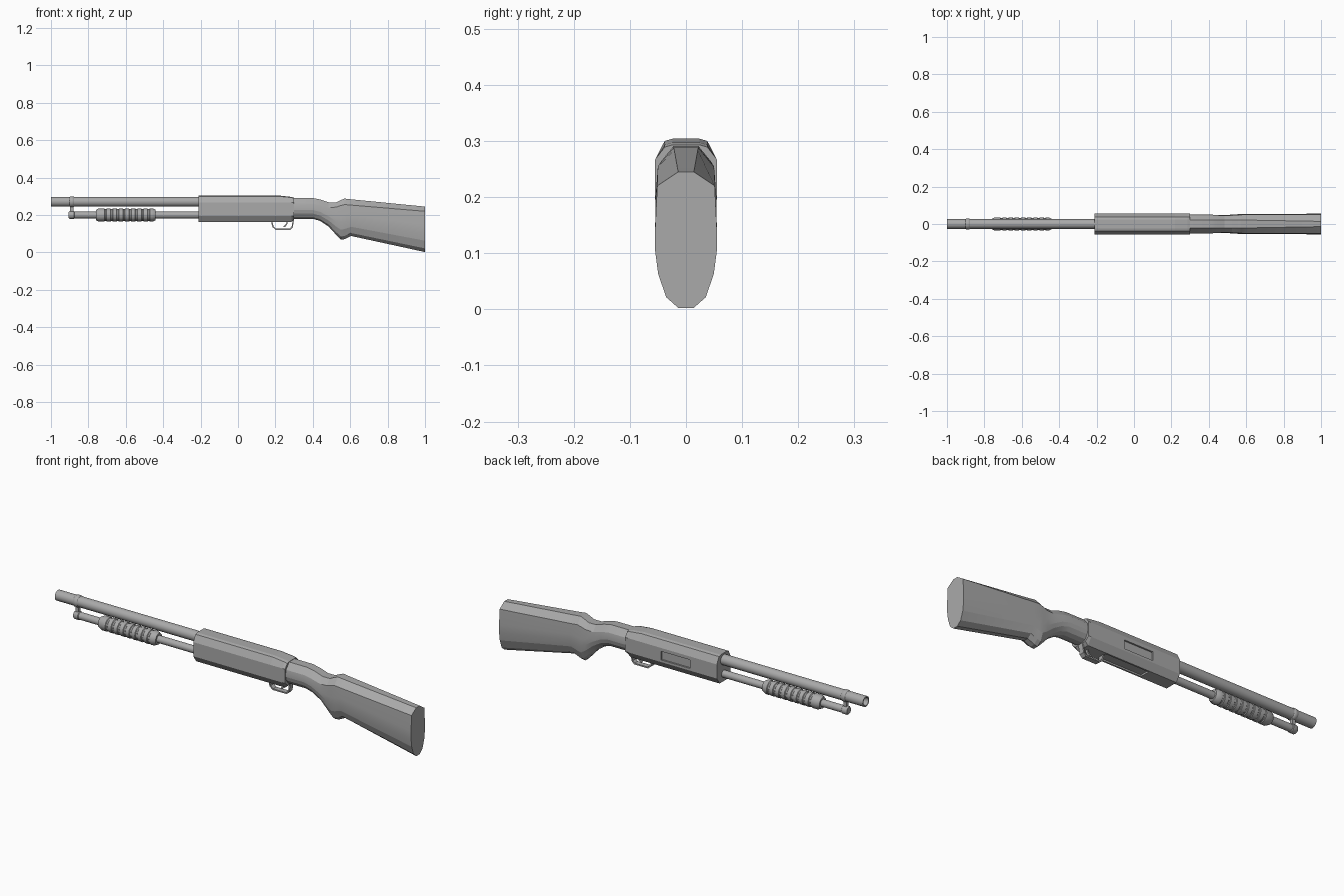
import bpy, bmesh, math

if "Cube" in bpy.data.objects:
    bpy.data.objects.remove(bpy.data.objects["Cube"], do_unlink=True)

grey = bpy.data.materials.new("plain_grey")
grey.use_nodes = True
grey.diffuse_color = (0.4, 0.4, 0.4, 1)
grey.node_tree.nodes["Principled BSDF"].inputs["Base Color"].default_value = (0.4, 0.4, 0.4, 1)


def finish(name, bm, smooth=None):
    bmesh.ops.recalc_face_normals(bm, faces=bm.faces)
    me = bpy.data.meshes.new(name)
    bm.to_mesh(me)
    bm.free()
    me.materials.append(grey)
    ob = bpy.data.objects.new(name, me)
    bpy.context.collection.objects.link(ob)
    if smooth:
        bpy.ops.object.select_all(action="DESELECT")
        ob.select_set(True)
        bpy.context.view_layer.objects.active = ob
        bpy.ops.object.shade_smooth_by_angle(angle=math.radians(smooth))
    return ob


def loft(name, rings, smooth=None):
    """Skin a list of closed rings and cap both ends."""
    bm = bmesh.new()
    rows = [[bm.verts.new(p) for p in ring] for ring in rings]
    n = len(rows[0])
    for a, b in zip(rows, rows[1:]):
        for i in range(n):
            j = (i + 1) % n
            bm.faces.new((a[i], a[j], b[j], b[i]))
    bm.faces.new(rows[0])
    bm.faces.new(rows[-1])
    return finish(name, bm, smooth)


def lathe(name, profile, z, sides=16):
    """Turn (x, radius) points around a lengthwise axis at height z."""
    angles = [math.tau * i / sides for i in range(sides)]
    return loft(name, [[(x, r * math.cos(a), z + r * math.sin(a)) for a in angles]
                       for x, r in profile], 40)


def mirrored(x, half):
    """Closed ring from one half outline of (y, z) points."""
    return [(x, y, z) for y, z in half] + [(x, -y, z) for y, z in reversed(half)]


def strip(name, path, width, thick):
    """Bent flat band following an (x, z) path."""
    bm = bmesh.new()
    rows = [[bm.verts.new((x, s * width / 2, z)) for s in (-1, 1)] for x, z in path]
    for a, b in zip(rows, rows[1:]):
        bm.faces.new((a[0], a[1], b[1], b[0]))
    ob = finish(name, bm)
    mod = ob.modifiers.new("thickness", "SOLIDIFY")
    mod.thickness = thick
    mod.offset = 0
    return ob


def box(name, lo, hi):
    return loft(name, [[(x, lo[1], lo[2]), (x, hi[1], lo[2]), (x, hi[1], hi[2]), (x, lo[1], hi[2])]
                       for x in (lo[0], hi[0])])


# Barrel with open bore, and magazine tube below it
lathe("barrel", [(-0.15, 0.026), (-1, 0.026), (-1, 0.020), (-0.9, 0.020)], 0.271)
lathe("magazine_tube", [(-0.15, 0.018), (-0.88, 0.018)], 0.2)
lathe("magazine_cap", [(-0.875, 0.018), (-0.878, 0.021), (-0.9, 0.021), (-0.905, 0.017)], 0.2)

# Clamp joining the two tubes
lathe("barrel_band", [(-0.9, 0.026), (-0.896, 0.029), (-0.881, 0.029), (-0.877, 0.026)], 0.271)
box("clamp_link", (-0.897, -0.008, 0.212), (-0.88, 0.008, 0.25))

# Ribbed sliding fore-end
ribs = 8
profile = [(-0.76, 0.018), (-0.76, 0.027), (-0.745, 0.035)]
for i in range(ribs):
    x = -0.715 + i * 0.033
    profile += [(x, 0.035), (x + 0.003, 0.032), (x + 0.010, 0.032), (x + 0.013, 0.035)]
profile += [(-0.455, 0.035), (-0.44, 0.027), (-0.44, 0.018)]
lathe("fore_end", profile, 0.2, 12)

# Receiver: chamfered body that steps down toward the stock
receiver = loft("receiver", [
    mirrored(x, [(0.024, top), (0.038, top - 0.004), (0.055, 0.267), (0.055, 0.196),
                 (0.033, low)])
    for x, top, low in [(-0.21, 0.304, 0.163), (0.22, 0.304, 0.163),
                        (0.285, 0.297, 0.163), (0.3, 0.293, 0.178)]])

# Ejection and loading ports sunk into the receiver
cutters = [box("ejection_port_cutter", (-0.06, 0.047, 0.207), (0.10, 0.08, 0.25)),
           box("loading_port_cutter", (-0.06, -0.025, 0.14), (0.18, 0.025, 0.171))]
for cutter in cutters:
    mod = receiver.modifiers.new(cutter.name, "BOOLEAN")
    mod.operation = "DIFFERENCE"
    mod.solver = "EXACT"
    mod.object = cutter
    cutter.hide_render = True
    cutter.hide_viewport = True

# Trigger and its guard
strip("trigger_guard", [(0.18, 0.168), (0.187, 0.137), (0.203, 0.124), (0.278, 0.124),
                        (0.29, 0.136), (0.297, 0.18)], 0.026, 0.007)
strip("trigger", [(0.262, 0.175), (0.262, 0.155), (0.254, 0.143), (0.244, 0.137)], 0.012, 0.007)

# Stock: x, top, bottom, top half width, side half width, shoulder drop
stations = [
    (0.29, 0.291, 0.180, 0.022, 0.050, 0.030),
    (0.40, 0.291, 0.180, 0.022, 0.050, 0.030),
    (0.44, 0.283, 0.168, 0.022, 0.049, 0.030),
    (0.485, 0.268, 0.138, 0.022, 0.048, 0.028),
    (0.525, 0.268, 0.094, 0.022, 0.050, 0.026),
    (0.55, 0.280, 0.068, 0.022, 0.052, 0.029),
    (0.57, 0.288, 0.071, 0.022, 0.053, 0.032),
    (0.605, 0.284, 0.088, 0.021, 0.054, 0.031),
    (1.0, 0.245, 0.002, 0.014, 0.055, 0.025),
]
rings = []
for x, top, low, crown, side, drop in stations:
    h = top - low
    rings.append(mirrored(x, [(crown, top), (side * 0.93, top - drop), (side, top - 0.42 * h),
                              (side, low + 0.42 * h), (side * 0.9, low + 0.25 * h),
                              (side * 0.64, low + 0.08 * h), (side * 0.24, low)]))
loft("stock", rings, 12)
